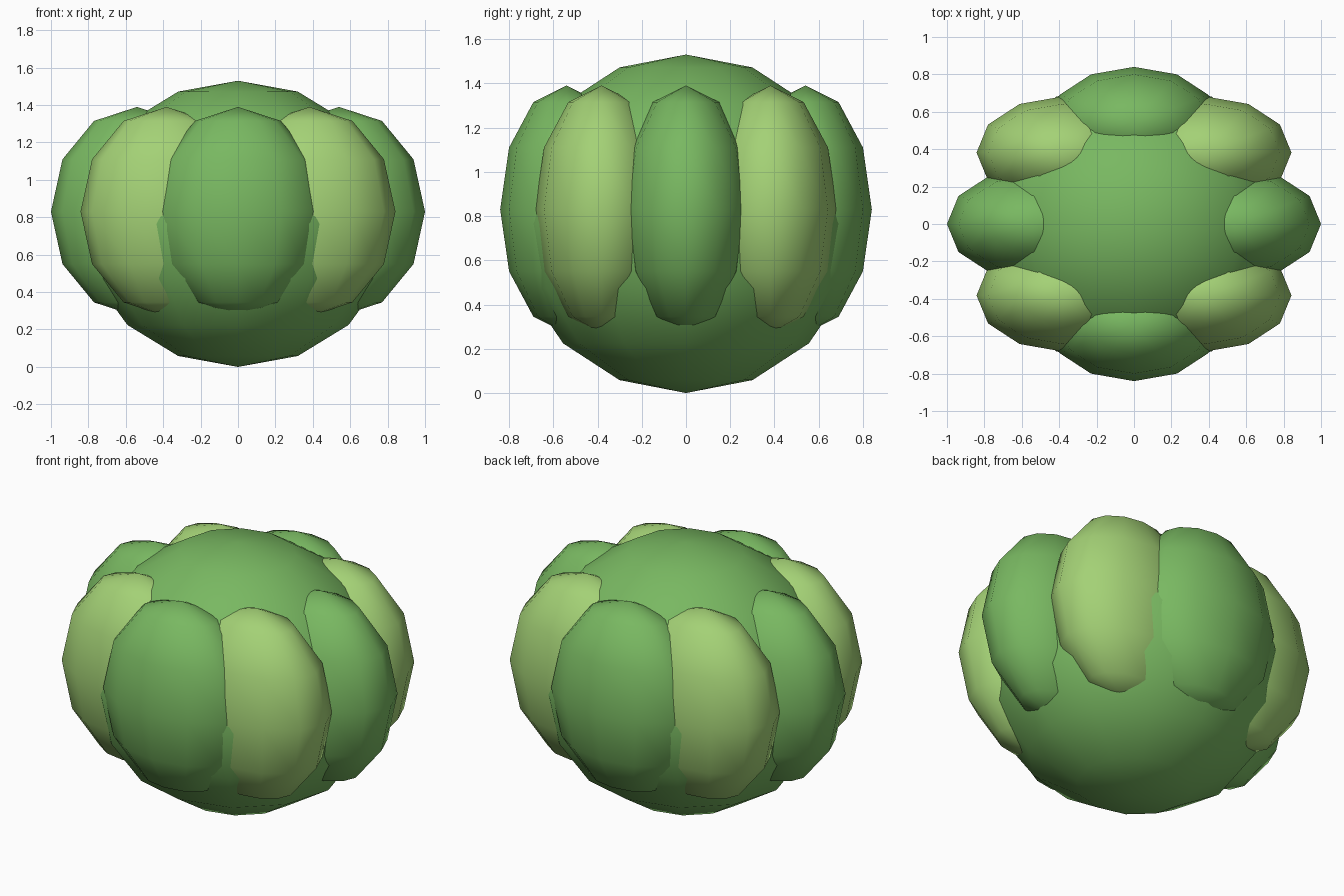
import bpy
from math import cos, sin, radians

if "Cube" in bpy.data.objects:
    bpy.data.objects.remove(bpy.data.objects["Cube"])


def material(name, color):
    m = bpy.data.materials.new(name)
    m.diffuse_color = (*color, 1)
    m.use_nodes = True
    m.node_tree.nodes["Principled BSDF"].inputs["Base Color"].default_value = m.diffuse_color
    return m


def ellipsoid(name, center, radii, segments, rings, mat):
    bpy.ops.mesh.primitive_uv_sphere_add(segments=segments, ring_count=rings,
                                         radius=1, location=center)
    o = bpy.context.object
    o.name = name
    o.scale = radii
    bpy.ops.object.transform_apply(location=False, rotation=False, scale=True)
    bpy.ops.object.shade_smooth()
    o.data.materials.append(mat)
    return o


green = material("green", (0.19, 0.48, 0.12))
light_green = material("light_green", (0.37, 0.64, 0.18))

# Central body
ellipsoid("body", (0, 0, 0.765), (0.836, 0.785, 0.765), 12, 8, green)

# Ring of eight upright lobes in alternating greens
for i in range(8):
    a = radians(45 * i)
    ellipsoid(f"lobe_{i + 1}", (0.54 * cos(a), 0.54 * sin(a), 0.83),
              (0.46, 0.30, 0.56), 12, 6, light_green if i % 2 else green)
